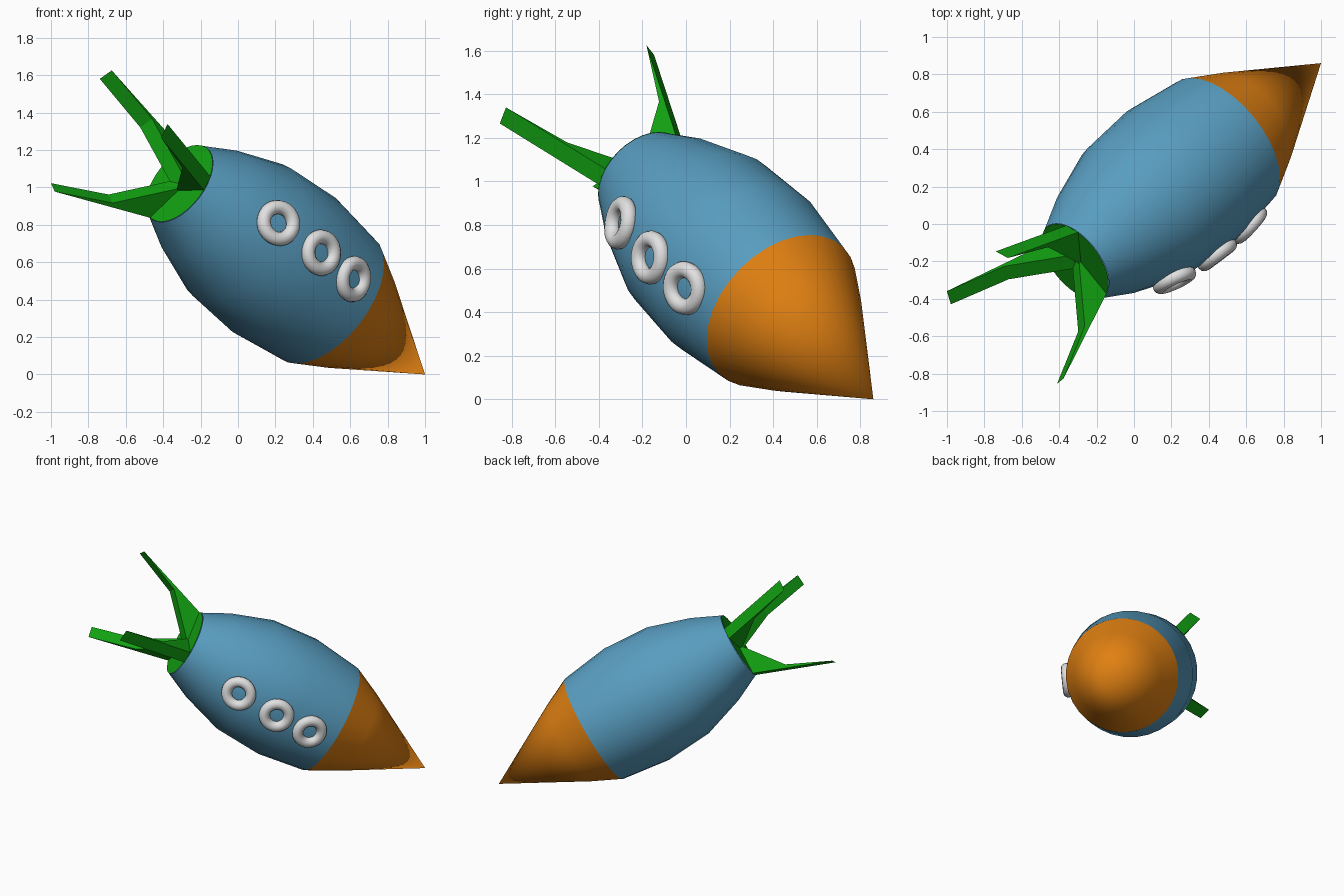
import bpy, bmesh, math
from mathutils import Matrix, Vector

if "Cube" in bpy.data.objects:
    bpy.data.objects.remove(bpy.data.objects["Cube"])

# Tilted frame of the rocket: local z runs from the tail disc to the nose tip
TAIL = Vector((-0.3125, -0.2, 1.02))
NOSE = Vector((1.0, 0.86, 0.0))
axis = (NOSE - TAIL).normalized()
LENGTH = (NOSE - TAIL).length
out = Vector((0.63, -0.775, 0.0))
out = (out - axis * out.dot(axis)).normalized()   # direction of the windows
side = axis.cross(out)
FRAME = Matrix((out, side, axis)).transposed().to_4x4()
FRAME.translation = TAIL


def material(name, rgb):
    m = bpy.data.materials.new(name)
    m.diffuse_color = (*rgb, 1.0)
    m.use_nodes = True
    m.node_tree.nodes["Principled BSDF"].inputs["Base Color"].default_value = m.diffuse_color
    return m


blue = material("hull blue", (0.098, 0.337, 0.527))
orange = material("nose orange", (0.745, 0.216, 0.006))
green = material("fin green", (0.006, 0.36, 0.006))
white = material("window white", (0.76, 0.75, 0.75))


def finish(name, bm, mat, local=Matrix(), smooth=False):
    bmesh.ops.recalc_face_normals(bm, faces=bm.faces)
    me = bpy.data.meshes.new(name)
    bm.to_mesh(me)
    bm.free()
    me.materials.append(mat)
    if smooth:
        me.shade_smooth()
    ob = bpy.data.objects.new(name, me)
    ob.matrix_world = FRAME @ local
    bpy.context.collection.objects.link(ob)
    return ob


def lathe(name, profile, mat, sides=32):
    """Revolve (height, radius) points about local z."""
    bm = bmesh.new()
    rings = []
    for z, r in profile:
        n = sides if r > 0 else 1
        rings.append([bm.verts.new((r * math.cos(2 * math.pi * i / sides),
                                    r * math.sin(2 * math.pi * i / sides), z))
                      for i in range(n)])
    for a, b in zip(rings, rings[1:]):
        for i in range(sides):
            j = (i + 1) % sides
            if len(b) == 1:
                bm.faces.new((a[i], a[j], b[0]))
            else:
                bm.faces.new((a[i], a[j], b[j], b[i]))
    return finish(name, bm, mat, smooth=True)


# Hull and nose cone
lathe("hull", [(0, 0.24), (0.2, 0.334), (0.5, 0.43), (0.84, 0.452), (1.187, 0.407)], blue)
lathe("nose_cone", [(1.187, 0.407), (1.387, 0.312), (LENGTH, 0)], orange)

# Tail disc
bm = bmesh.new()
bmesh.ops.create_circle(bm, cap_ends=True, segments=32, radius=0.24)
finish("tail_disc", bm, green, Matrix.Translation((0, 0, -0.003)))

# Fins: a thin bent blade profile (radius, height) given thickness
BLADE = [(0, 0), (0.237, 0), (0.447, -0.545), (0.30, -0.236)]
HALF = 0.043
for k, deg in enumerate((0, 128, -128)):
    bm = bmesh.new()
    left = [bm.verts.new((r, -HALF, z)) for r, z in BLADE]
    right = [bm.verts.new((r, HALF, z)) for r, z in BLADE]
    for tri in ((0, 1, 3), (1, 2, 3)):
        bm.faces.new([left[i] for i in tri])
        bm.faces.new([right[i] for i in reversed(tri)])
    for i in range(4):
        j = (i + 1) % 4
        bm.faces.new((left[i], right[i], right[j], left[j]))
    finish(f"fin_{k + 1}", bm, green, Matrix.Rotation(math.radians(deg), 4, 'Z'))

# Window rings: (height, radius, hull slope at that height)
MAJOR, MINOR, NU, NV = 0.086, 0.038, 32, 12
for k, (z, r, slope) in enumerate(((0.407, 0.41, 0.3), (0.715, 0.447, 0.04), (0.987, 0.432, -0.18))):
    bm = bmesh.new()
    grid = []
    for u in range(NU):
        a = 2 * math.pi * u / NU
        row = []
        for v in range(NV):
            b = 2 * math.pi * v / NV
            d = MAJOR + MINOR * math.cos(b)
            row.append(bm.verts.new((d * math.cos(a), d * math.sin(a), MINOR * math.sin(b))))
        grid.append(row)
    for u in range(NU):
        for v in range(NV):
            u2, v2 = (u + 1) % NU, (v + 1) % NV
            bm.faces.new((grid[u][v], grid[u2][v], grid[u2][v2], grid[u][v2]))
    turn = Vector((1, 0, -slope)).to_track_quat('Z', 'Y').to_matrix().to_4x4()
    finish(f"window_ring_{k + 1}", bm, white, Matrix.Translation((r, 0, z)) @ turn, smooth=True)
